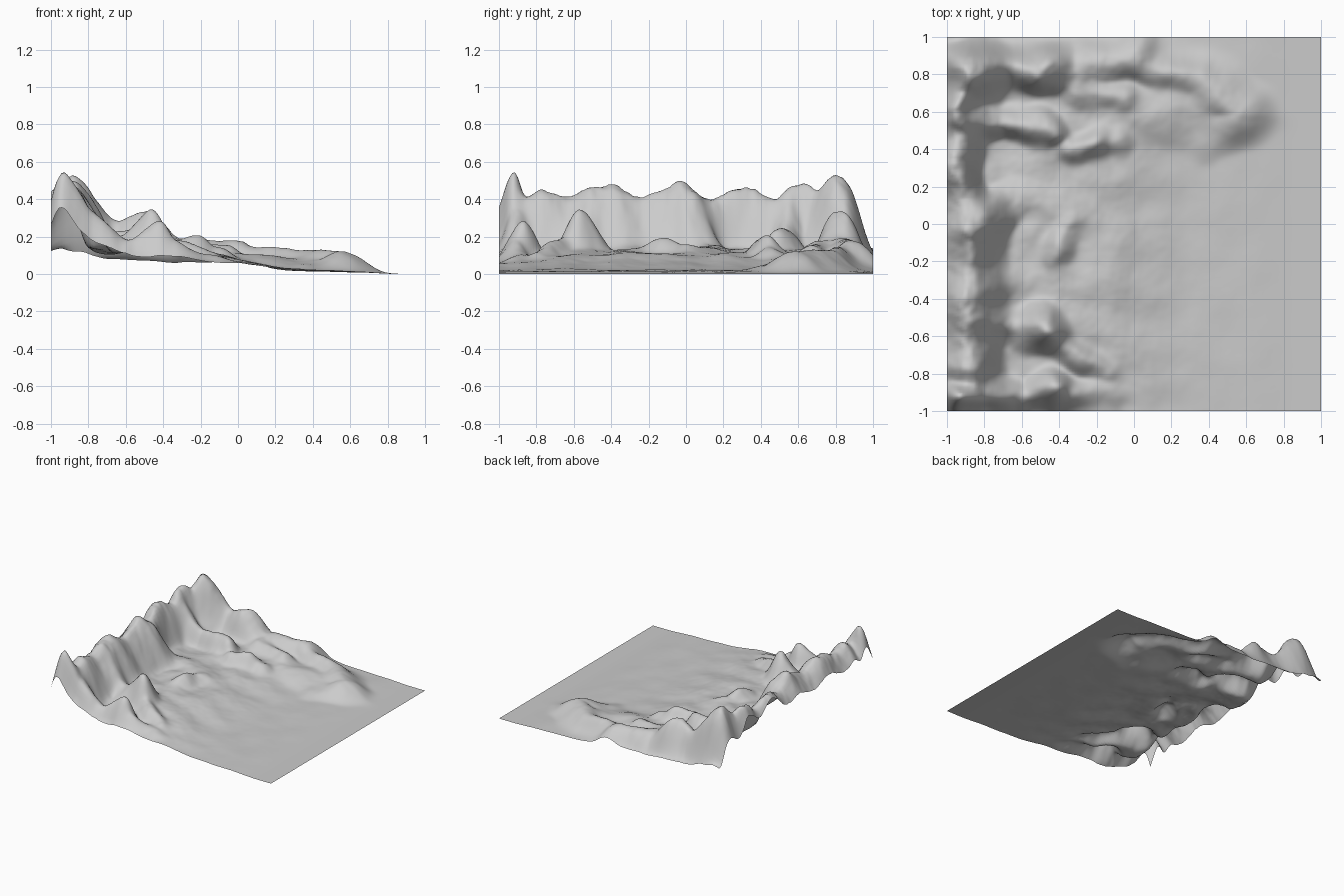
import bpy, math
from mathutils import Vector, noise

if "Cube" in bpy.data.objects:
    bpy.data.objects.remove(bpy.data.objects["Cube"])

N = 140  # grid cells per side


def smooth(a, b, v):
    t = min(1, max(0, (v - a) / (b - a)))
    return t * t * (3 - 2 * t)


# ridges: half width, then crest points x, y, z
RIDGES = [
    # main peak and back ridge
    (.17, (-.93, .62, .36), (-.87, .80, .49)),
    (.14, (-.87, .81, .44), (-.65, .83, .28), (-.49, .82, .34), (-.30, .82, .19), (0, .90, .17)),
    # front corner peak and front edge hill
    (.11, (-.94, -.93, .51), (-.80, -.89, .32), (-.60, -.92, .18), (-.43, -.88, .28)),
    (.11, (-.43, -.90, .20), (-.10, -.90, .10)),
    # spur below the wall
    (.14, (-.86, -.02, .42), (-.60, .15, .15)),
    # front hill joined to the wall
    (.14, (-.86, -.50, .38), (-.65, -.54, .20), (-.46, -.57, .34)),
    (.10, (-.38, -.66, .19), (-.12, -.80, .11)),
    # basin knoll
    (.12, (-.41, -.14, .19), (-.36, 0, .15)),
    # middle hills
    (.12, (-.92, .55, .36), (-.70, .56, .22), (-.45, .50, .24)),
    (.12, (-.34, .42, .19), (-.20, .45, .20), (-.10, .44, .14)),
    (.13, (-.30, .72, .17), (-.08, .66, .15)),
    # low headland curving into the plain
    (.14, (.02, .86, .15), (.34, .77, .13), (.56, .60, .12), (.36, .44, .05)),
    (.22, (0, .60, .11), (.36, .62, .08)),
]


def ridge_height(x, y, width, pts):
    best = 0.0
    for a, b in zip(pts, pts[1:]):
        dx, dy = b[0] - a[0], b[1] - a[1]
        t = min(1, max(0, ((x - a[0]) * dx + (y - a[1]) * dy) / (dx * dx + dy * dy)))
        d2 = (x - a[0] - t * dx) ** 2 + (y - a[1] - t * dy) ** 2
        best = max(best, (a[2] + (b[2] - a[2]) * smooth(0, 1, t)) * math.exp(-d2 / width ** 2))
    return best


def wall_height(x, y):
    # long wall on the left, its crest rising and falling evenly
    back = smooth(0, .25, y)
    crest = (.435 + .03 * math.cos(17 * (y + .43))) * (1 - .7 * smooth(.62, .95, y))
    crest *= 1 - .12 * smooth(-.75, -.85, y) - .3 * smooth(-.92, -1, y)
    return crest * math.exp(-((x + .89 + .06 * back) / (.20 - .06 * back)) ** 2)


def floor_height(x, y):
    # valley floor falling towards the flat plain, swelling in the middle
    f = .05 * (1 - smooth(-1, -.1, x)) + .05 * (1 - smooth(-.15, .3, x))
    f += .018 * (1 - smooth(.1, .65, x)) + .014 * (1 - smooth(.6, .88, x))
    middle = smooth(-.95, -.5, y) * (1 - smooth(.7, 1, y))
    f += .035 * middle * math.exp(-((x + .33) / .24) ** 2)
    f *= 1 - .35 * smooth(.8, 1, y) - .15 * smooth(-.85, -1, y)
    return f * (1 + .22 * noise.noise(Vector((x * 5, y * 5, 6))))


def height(x, y):
    # gentle warp makes the slopes look eroded
    wx = x + .04 * noise.noise(Vector((x * 5, y * 5, 3)))
    wy = y + .04 * noise.noise(Vector((x * 5, y * 5, 9)))
    total = floor_height(x, y) ** 6 + wall_height(wx, wy) ** 6
    total += sum(ridge_height(wx, wy, w, pts) ** 6 for w, *pts in RIDGES)
    rough = noise.fractal(Vector((x * 7, y * 7, 1)), 1.0, 2.0, 4)
    return max(0.0, total ** (1 / 6) * (1 + .06 * rough))


# terrain sheet
verts, faces = [], []
for j in range(N + 1):
    for i in range(N + 1):
        x, y = -1 + 2 * i / N, -1 + 2 * j / N
        verts.append((x, y, height(x, y)))
for j in range(N):
    for i in range(N):
        k = j * (N + 1) + i
        faces.append((k, k + 1, k + N + 2, k + N + 1))
mesh = bpy.data.meshes.new("mountain_terrain")
mesh.from_pydata(verts, [], faces)
mesh.polygons.foreach_set("use_smooth", [True] * len(faces))
terrain = bpy.data.objects.new("mountain_terrain", mesh)
bpy.context.collection.objects.link(terrain)
